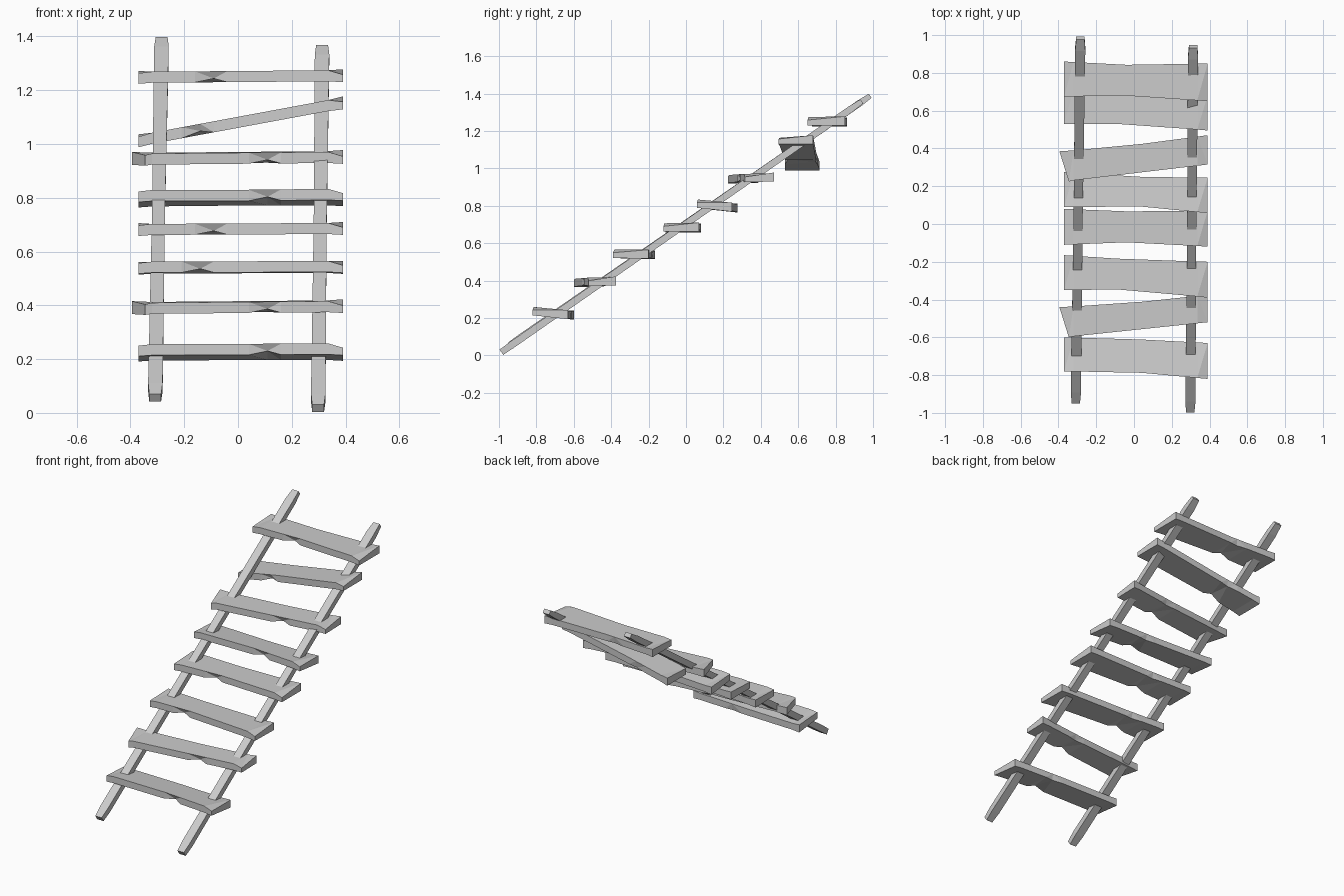
import bpy, bmesh
from mathutils import Vector

if "Cube" in bpy.data.objects:
    bpy.data.objects.remove(bpy.data.objects["Cube"])


def loft(name, rings):
    """Skin a row of four-sided sections and cap both ends."""
    bm = bmesh.new()
    vs = [[bm.verts.new(p) for p in r] for r in rings]
    for a, b in zip(vs, vs[1:]):
        for i in range(4):
            j = (i + 1) % 4
            bm.faces.new((a[i], a[j], b[j], b[i]))
    bm.faces.new(vs[0])
    bm.faces.new(vs[-1])
    bmesh.ops.triangulate(bm, faces=bm.faces[:])
    bmesh.ops.recalc_face_normals(bm, faces=bm.faces[:])
    me = bpy.data.meshes.new(name)
    bm.to_mesh(me)
    bm.free()
    ob = bpy.data.objects.new(name, me)
    bpy.context.collection.objects.link(ob)


def rail(name, bottom, top):
    """Leaning pole with a rough, slightly tapered end."""
    a, b = Vector(bottom), Vector(top)
    d = (b - a).normalized()
    side = Vector((1, 0, 0))
    up = side.cross(d).normalized()
    rings = []
    for t, w, h in ((0, .022, .017), (.03, .027, .019), (.5, .024, .018),
                    (.97, .027, .018), (1, .022, .013)):
        c = a.lerp(b, t)
        rings.append([c + side * (w * sx) + up * (h * sy)
                      for sx, sy in ((-1, -1), (1, -1), (1, 1), (-1, 1))])
    loft(name, rings)


def lerp3(v, x):
    """Value along a plank from its left, middle and right values."""
    t = (x + .37) / .76
    if t < .5:
        return v[0] + (v[1] - v[0]) * t * 2
    return v[1] + (v[2] - v[1]) * (t * 2 - 1)


def plank(name, front, back, zl, zr, tilt, notch, skew):
    """Uneven tread with a chipped lower edge and a chipped right corner."""
    rings = []
    for x in (-.37, -.32, notch - .07, notch, notch + .05, .335, .39):
        f, b = lerp3(front, x), lerp3(back, x)
        z = zl + (zr - zl) * (x + .37) / .76
        h = .024 if x in (-.37, .39) else .0205
        dz = tilt * (b - f) / 2
        fx = bx = x
        if x == -.37 and skew:
            fx, bx = -.345, -.395
        chip = .014 if x == notch else 0
        cut = .02 if x == .39 else .009 if x == -.37 else 0
        rings.append([(fx, f + chip, z - h - dz + chip),
                      (fx, f, z + h - dz - cut),
                      (bx, b, z + h + dz),
                      (bx, b - chip * .5, z - h + dz)])
    loft(name, rings)


# Side rails
rail("left_rail", (-.308, -.94, .056), (-.284, .985, 1.388))
rail("right_rail", (.298, -.987, .017), (.313, .94, 1.358))

# Treads: front y, back y (left, middle, right), end heights, tilt, chip, skew
treads = [
    ((-.78, -.785, -.82), (-.60, -.61, -.63), .225, .228, -.11, .11, False),
    ((-.60, -.56, -.52), (-.44, -.415, -.375), .39, .397, .02, .11, True),
    ((-.35, -.345, -.39), (-.165, -.19, -.20), .54, .543, -.02, -.14, False),
    ((-.11, -.095, -.12), (.08, .065, .07), .682, .686, 0, -.09, False),
    ((.09, .095, .058), (.275, .25, .245), .798, .803, -.11, .11, False),
    ((.225, .27, .315), (.385, .42, .47), .945, .952, .02, .11, True),
    ((.53, .53, .495), (.715, .69, .68), 1.012, 1.153, 0, -.14, False),
    ((.675, .68, .65), (.86, .84, .85), 1.248, 1.254, 0, -.09, False),
]
for i, t in enumerate(treads, 1):
    plank("tread_%d" % i, *t)
